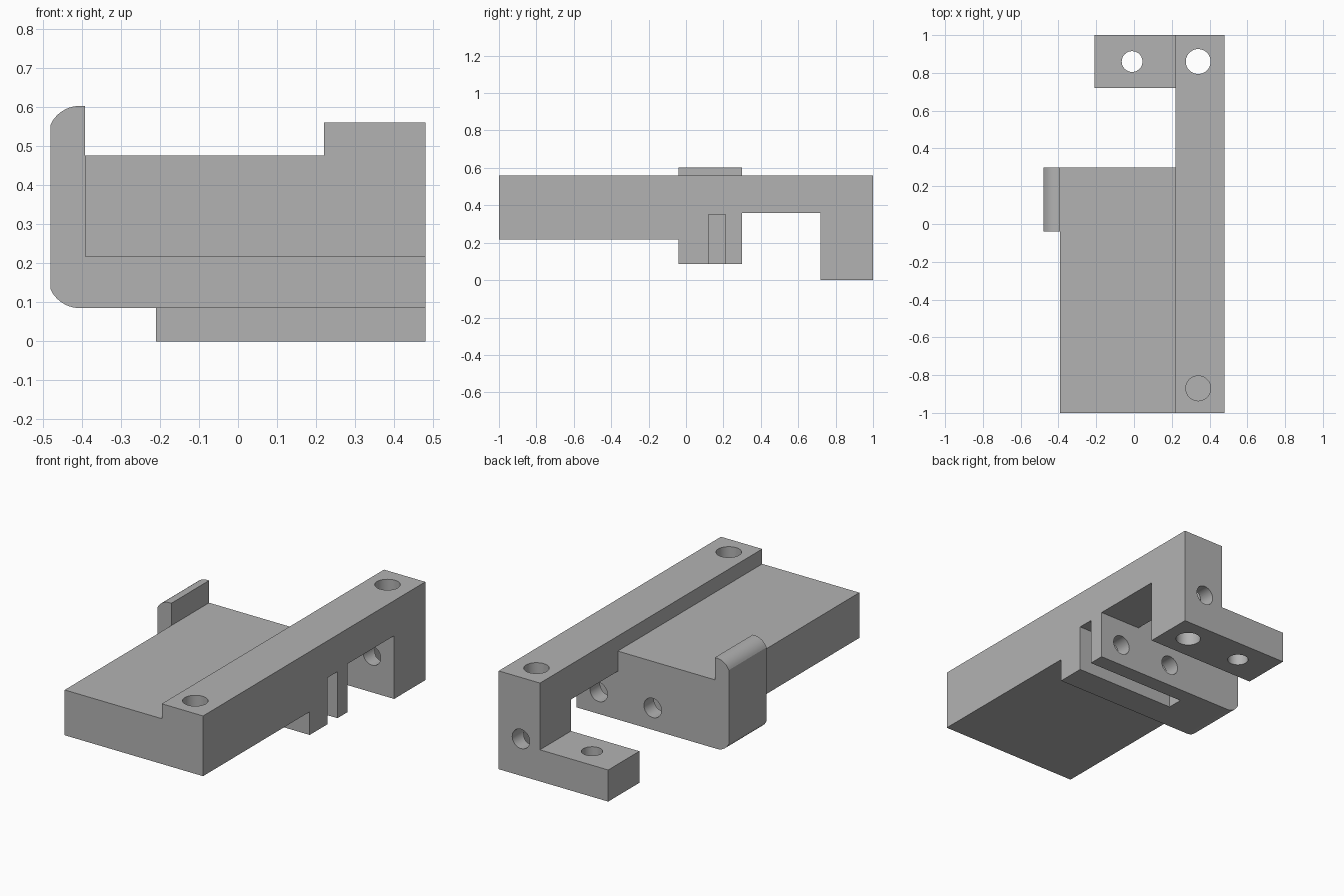
import bpy, bmesh, math
from mathutils import Vector, Matrix

cube = bpy.data.objects.get("Cube")
if cube:
    bpy.data.objects.remove(cube, do_unlink=True)

grey = bpy.data.materials.new("plain grey")
grey.use_nodes = True
grey.diffuse_color = (0.45, 0.45, 0.45, 1)
grey.node_tree.nodes["Principled BSDF"].inputs["Base Color"].default_value = grey.diffuse_color


def finish(name, bm):
    bmesh.ops.recalc_face_normals(bm, faces=bm.faces)
    mesh = bpy.data.meshes.new(name)
    bm.to_mesh(mesh)
    bm.free()
    mesh.materials.append(grey)
    ob = bpy.data.objects.new(name, mesh)
    bpy.context.collection.objects.link(ob)
    return ob


def prism(name, points, offset):
    """Extrude a closed outline of 3D points along an offset."""
    bm = bmesh.new()
    face = bm.faces.new([bm.verts.new(p) for p in points])
    new = bmesh.ops.extrude_face_region(bm, geom=[face])["geom"]
    bmesh.ops.translate(bm, vec=offset, verts=[v for v in new if isinstance(v, bmesh.types.BMVert)])
    # the extrusion keeps the start cap only if it is still present
    if not face.is_valid:
        bmesh.ops.holes_fill(bm, edges=bm.edges)
    return finish(name, bm)


def side_prism(name, outline, x0, x1):
    return prism(name, [(x0, y, z) for y, z in outline], (x1 - x0, 0, 0))


def box(name, x0, x1, y0, y1, z0, z1):
    return side_prism(name, [(y0, z0), (y1, z0), (y1, z1), (y0, z1)], x0, x1)


def rod(name, start, end, radius):
    start, end = Vector(start), Vector(end)
    axis = end - start
    turn = axis.to_track_quat('Z', 'Y').to_matrix().to_4x4()
    bm = bmesh.new()
    bmesh.ops.create_cone(bm, cap_ends=True, segments=40, radius1=radius, radius2=radius,
                          depth=axis.length, matrix=Matrix.Translation((start + end) / 2) @ turn)
    return finish(name, bm)


def combine(target, other, operation):
    mod = target.modifiers.new(other.name, 'BOOLEAN')
    mod.operation, mod.solver, mod.object = operation, 'EXACT', other
    other.hide_render = True
    bpy.context.view_layer.objects.active = target
    bpy.ops.object.modifier_apply(modifier=mod.name)
    bpy.data.objects.remove(other, do_unlink=True)


# Long rail with the lower block and the rear post
X_LEFT, X_STEP, X_PLATE = 0.48, 0.22, -0.392
Y_BLOCK, Y_BACK = -0.04, 0.30
Z_BLOCK, Z_UNDER = 0.085, 0.217
under = [(-1, Z_UNDER), (Y_BLOCK, Z_UNDER), (Y_BLOCK, Z_BLOCK), (Y_BACK, Z_BLOCK)]
body = side_prism("bracket_body", under + [(Y_BACK, 0.36), (0.72, 0.36), (0.72, 0),
                                           (1, 0), (1, 0.56), (-1, 0.56)], X_STEP, X_LEFT)

# Wide plate with its lower block, and the rear arm
combine(body, side_prism("plate", under + [(Y_BACK, 0.475), (-1, 0.475)], X_PLATE, X_STEP), 'UNION')
combine(body, box("arm", -0.21, X_STEP, 0.72, 1, 0, 0.18), 'UNION')

# Side flange with rounded outer corners
R, Z_TOP = 0.082, 0.602
arc = [(-0.405 - R * math.sin(a), R * (math.cos(a) - 1)) for a in
       [math.radians(66) * i / 10 for i in range(11)]]
top = [(X_PLATE, Z_TOP)] + [(x, Z_TOP + d) for x, d in arc]
bottom = [(x, Z_BLOCK - d) for x, d in reversed(arc)] + [(X_PLATE, Z_BLOCK)]
combine(body, prism("flange", [(x, Y_BLOCK, z) for x, z in top + bottom],
                    (0, Y_BACK - Y_BLOCK, 0)), 'UNION')

# Nut slot open to the side and underneath
combine(body, box("slot", -0.15, 0.6, 0.12, 0.21, 0, 0.35), 'DIFFERENCE')

# Screw holes: upright ones, then those running front to back
holes = [((0.34, 0.86, -0.1), (0.34, 0.86, 0.7), 0.066),
         ((0.34, -0.87, 0.3), (0.34, -0.87, 0.7), 0.066),
         ((-0.01, 0.86, -0.1), (-0.01, 0.86, 0.3), 0.055),
         ((0.34, 0.6, 0.21), (0.34, 1.1, 0.21), 0.055),
         ((0.34, 0.02, 0.21), (0.34, 0.4, 0.21), 0.055),
         ((0, 0.02, 0.21), (0, 0.4, 0.21), 0.055)]
for start, end, radius in holes:
    combine(body, rod("hole", start, end, radius), 'DIFFERENCE')

# Smooth curved walls, sharp edges
bpy.ops.object.select_all(action='DESELECT')
body.select_set(True)
bpy.context.view_layer.objects.active = body
bpy.ops.object.shade_smooth_by_angle(angle=math.radians(25))
